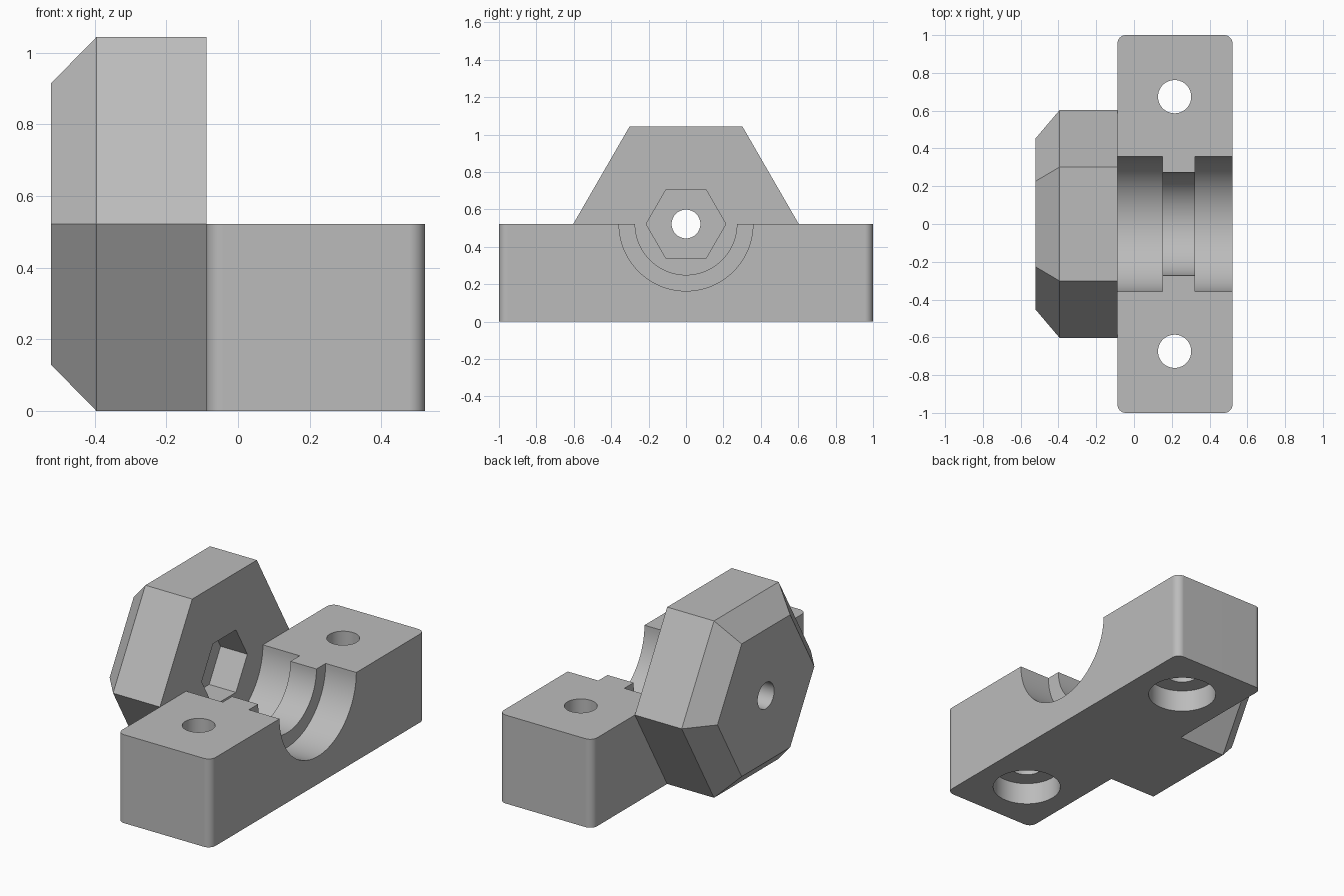
import bpy, bmesh, math
from mathutils import Matrix, Vector

if "Cube" in bpy.data.objects:
    bpy.data.objects.remove(bpy.data.objects["Cube"])

GREY = (0.5, 0.5, 0.5, 1)
grey = bpy.data.materials.new("light grey plastic")
grey.use_nodes = True
grey.diffuse_color = GREY
grey.node_tree.nodes["Principled BSDF"].inputs["Base Color"].default_value = GREY

ALONG_X = Matrix(((0, 0, 1, 0), (1, 0, 0, 0), (0, 1, 0, 0), (0, 0, 0, 1)))
HALF = 0.522        # block height and axis height
JOINT = -0.088      # plane where the knob meets the block
END = 0.522


def make_object(name, bm):
    bmesh.ops.recalc_face_normals(bm, faces=bm.faces)
    mesh = bpy.data.meshes.new(name)
    bm.to_mesh(mesh)
    bm.free()
    mesh.materials.append(grey)
    obj = bpy.data.objects.new(name, mesh)
    bpy.context.collection.objects.link(obj)
    return obj


def turned(name, profile, sides, matrix):
    """Solid of (height, radius) rings about the local z axis."""
    bm = bmesh.new()
    rings = []
    for height, radius in profile:
        angles = [math.tau * i / sides for i in range(sides)]
        rings.append([bm.verts.new(matrix @ Vector((radius * math.cos(a), radius * math.sin(a), height)))
                      for a in angles])
    for low, high in zip(rings, rings[1:]):
        for i in range(sides):
            j = (i + 1) % sides
            bm.faces.new((low[i], low[j], high[j], high[i]))
    bm.faces.new(rings[0])
    bm.faces.new(rings[-1])
    return make_object(name, bm)


def cut(target, cutter):
    cutter.hide_render = True
    mod = target.modifiers.new("cut", 'BOOLEAN')
    mod.operation = 'DIFFERENCE'
    mod.solver = 'EXACT'
    mod.object = cutter
    bpy.context.view_layer.objects.active = target
    bpy.ops.object.modifier_apply(modifier=mod.name)
    bpy.data.objects.remove(cutter)


def finish(obj):
    bpy.ops.object.select_all(action='DESELECT')
    obj.select_set(True)
    bpy.context.view_layer.objects.active = obj
    bpy.ops.object.shade_smooth_by_angle(angle=math.radians(30))
    mod = obj.modifiers.new("even shading", 'WEIGHTED_NORMAL')
    mod.keep_sharp = True


axis = Matrix.Translation((0, 0, HALF)) @ ALONG_X

# Mounting block with rounded upright edges
bm = bmesh.new()
bmesh.ops.create_cube(bm, size=1)
bmesh.ops.scale(bm, vec=(END - JOINT, 2, HALF), verts=bm.verts)
bmesh.ops.translate(bm, vec=((END + JOINT) / 2, 0, HALF / 2), verts=bm.verts)
upright = [e for e in bm.edges if abs(e.verts[0].co.z - e.verts[1].co.z) > 0.1]
bmesh.ops.bevel(bm, geom=upright, offset=0.045, segments=8, profile=0.5, affect='EDGES')
block = make_object("mounting_block", bm)

# Half-round channel with a narrower rib
cut(block, turned("channel_cutter",
                  [(-0.3, 0.358), (0.152, 0.358), (0.152, 0.272),
                   (0.322, 0.272), (0.322, 0.358), (0.8, 0.358)], 96, axis))

# Bolt holes, counterbored from below
for side in (-1, 1):
    place = Matrix.Translation((0.215, side * 0.674, 0))
    cut(block, turned("bolt_cutter",
                      [(-0.1, 0.187), (0.13, 0.187), (0.13, 0.088), (0.7, 0.088)], 64, place))
finish(block)

# Hexagonal knob with a chamfered outer end
corner = HALF / math.cos(math.pi / 6)
knob = turned("hex_knob", [(-END, corner * 0.75), (-0.394, corner), (JOINT, corner)], 6, axis)

# Nut pocket and through hole
cut(knob, turned("nut_pocket_cutter", [(JOINT - 0.175, 0.213), (0.1, 0.213)], 6, axis))
cut(knob, turned("shaft_hole_cutter", [(-0.8, 0.077), (0.2, 0.077)], 48, axis))
finish(knob)
